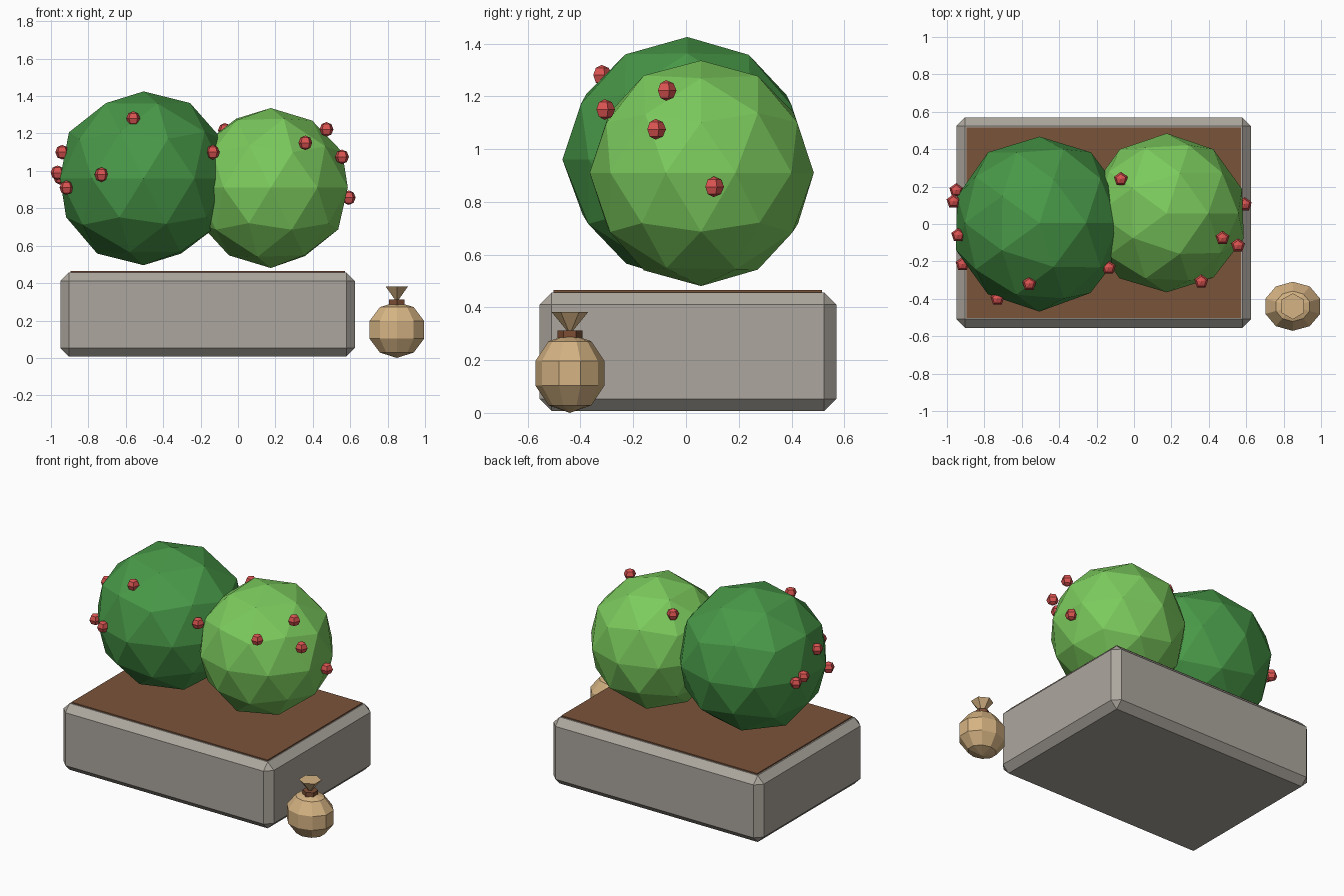
import bpy
import bmesh
import random
from mathutils import Matrix, Vector

random.seed(4)
cube = bpy.data.objects.get("Cube")
if cube:
    bpy.data.objects.remove(cube, do_unlink=True)


def material(name, rgb):
    """Flat colour given in 0-255 display values, stored as linear."""
    lin = [((c / 255 + 0.055) / 1.055) ** 2.4 for c in rgb] + [1.0]
    mat = bpy.data.materials.new(name)
    mat.use_nodes = True
    mat.diffuse_color = lin
    bsdf = next(n for n in mat.node_tree.nodes if n.type == 'BSDF_PRINCIPLED')
    bsdf.inputs["Base Color"].default_value = lin
    bsdf.inputs["Roughness"].default_value = 0.9
    return mat


STONE = material("grey stone", (172, 166, 157))
SOIL = material("brown soil", (122, 83, 58))
DARK_LEAF = material("dark green leaves", (72, 152, 72))
LIGHT_LEAF = material("light green leaves", (123, 202, 93))
BERRY = material("red berry", (216, 83, 80))
CLOTH = material("tan cloth", (213, 179, 131))
CORD = material("brown cord", (125, 78, 53))


def finish(bm, name, mat, location=(0, 0, 0)):
    mesh = bpy.data.meshes.new(name)
    bm.to_mesh(mesh)
    bm.free()
    mesh.materials.append(mat)
    obj = bpy.data.objects.new(name, mesh)
    obj.location = location
    bpy.context.collection.objects.link(obj)
    return obj


def box(name, mat, low, high, bevel=0):
    low, high = Vector(low), Vector(high)
    bm = bmesh.new()
    bmesh.ops.create_cube(bm, size=1)
    bmesh.ops.scale(bm, vec=high - low, verts=bm.verts)
    if bevel:
        bmesh.ops.bevel(bm, geom=bm.edges[:], offset=bevel, segments=1,
                        affect='EDGES')
    return finish(bm, name, mat, (low + high) / 2)


def bush(name, mat, center, radius):
    bm = bmesh.new()
    bmesh.ops.create_icosphere(bm, subdivisions=2, radius=radius)
    for v in bm.verts:  # slightly uneven foliage
        v.co *= random.uniform(0.985, 1.015)
    return finish(bm, name, mat, center)


def ball(name, mat, center, size, segments, rings):
    bm = bmesh.new()
    bmesh.ops.create_uvsphere(bm, u_segments=segments, v_segments=rings, radius=1,
                              matrix=Matrix.Diagonal((*size, 1)))
    return finish(bm, name, mat, center)


def cone(name, mat, x, y, z_low, z_high, r_low, r_high):
    bm = bmesh.new()
    bmesh.ops.create_cone(bm, cap_ends=True, segments=6, radius1=r_low,
                          radius2=r_high, depth=z_high - z_low)
    return finish(bm, name, mat, (x, y, (z_low + z_high) / 2))


# Planter with chamfered edges, and its soil
box("planter", STONE, (-0.95, -0.555, 0.007), (0.625, 0.57, 0.457), 0.046)
box("soil", SOIL, (-0.895, -0.502, 0.40), (0.573, 0.516, 0.465))

# Two faceted bushes
bush("large_bush", DARK_LEAF, (-0.505, 0.005, 0.96), 0.468)
bush("small_bush", LIGHT_LEAF, (0.175, 0.057, 0.91), 0.428)

# Berries on the leaves
berries = [
    (-0.56, -0.32, 1.28), (-0.94, -0.06, 1.10), (-0.965, 0.12, 0.99),
    (-0.917, -0.215, 0.91), (-0.73, -0.40, 0.98), (-0.95, 0.18, 0.965),
    (-0.135, -0.234, 1.10), (-0.07, 0.24, 1.217), (0.36, -0.308, 1.15),
    (0.473, -0.075, 1.222), (0.556, -0.115, 1.075), (0.592, 0.105, 0.857),
]
for i, place in enumerate(berries):
    ball(f"berry_{i + 1}", BERRY, place, (0.039, 0.039, 0.039), 5, 4)

# Tied pouch beside the planter
PX, PY = 0.849, -0.44
ball("pouch", CLOTH, (PX, PY, 0.15), (0.162, 0.138, 0.15), 10, 5)
cone("pouch_cord", CORD, PX, PY, 0.28, 0.313, 0.047, 0.047)
cone("pouch_ruffle", CLOTH, PX, PY, 0.305, 0.383, 0.006, 0.07)
